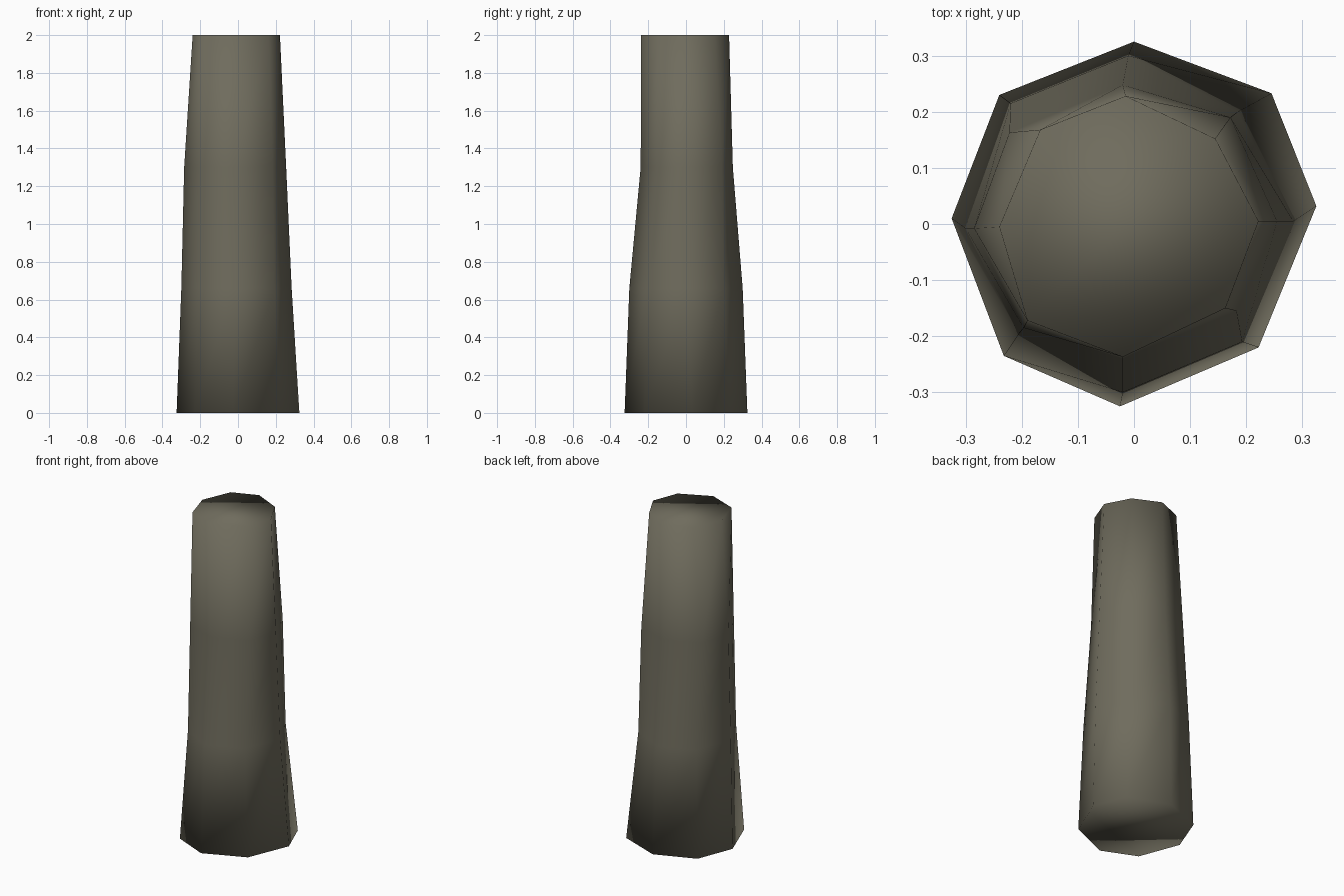
import bpy, bmesh

if "Cube" in bpy.data.objects:
    bpy.data.objects.remove(bpy.data.objects["Cube"])

# Irregular eight-sided cross-sections of the trunk, from foot to top
sections = [
    (0.00, [(0, .325), (-.24, .23), (-.325, .01), (-.232, -.235),
            (-.025, -.325), (.222, -.22), (.325, .032), (.245, .233)]),
    (0.66, [(-.01, .30), (-.22, .215), (-.30, -.008), (-.205, -.195),
            (-.02, -.30), (.193, -.21), (.284, .005), (.185, .20)]),
    (1.30, [(-.02, .248), (-.222, .163), (-.285, -.008), (-.197, -.185),
            (-.02, -.24), (.183, -.155), (.255, .005), (.172, .19)]),
    (2.00, [(-.015, .228), (-.167, .168), (-.24, -.005), (-.19, -.172),
            (-.02, -.237), (.163, -.15), (.222, .005), (.145, .152)]),
]

# Trunk: sections bridged with quads and capped at both ends
bm = bmesh.new()
rings = [[bm.verts.new((x, y, z)) for x, y in pts] for z, pts in sections]
for low, high in zip(rings, rings[1:]):
    for i in range(8):
        j = (i + 1) % 8
        bm.faces.new((low[i], low[j], high[j], high[i]))
bm.faces.new(rings[-1])
bm.faces.new(rings[0][::-1])
bmesh.ops.recalc_face_normals(bm, faces=bm.faces)
for f in bm.faces:
    f.smooth = True

mesh = bpy.data.meshes.new("trunk")
bm.to_mesh(mesh)
bm.free()
trunk = bpy.data.objects.new("trunk", mesh)
bpy.context.collection.objects.link(trunk)

# Weathered grey-brown
mat = bpy.data.materials.new("weathered_bark")
mat.diffuse_color = (0.16, 0.15, 0.11, 1)
mat.use_nodes = True
mat.node_tree.nodes["Principled BSDF"].inputs["Base Color"].default_value = mat.diffuse_color
mesh.materials.append(mat)
